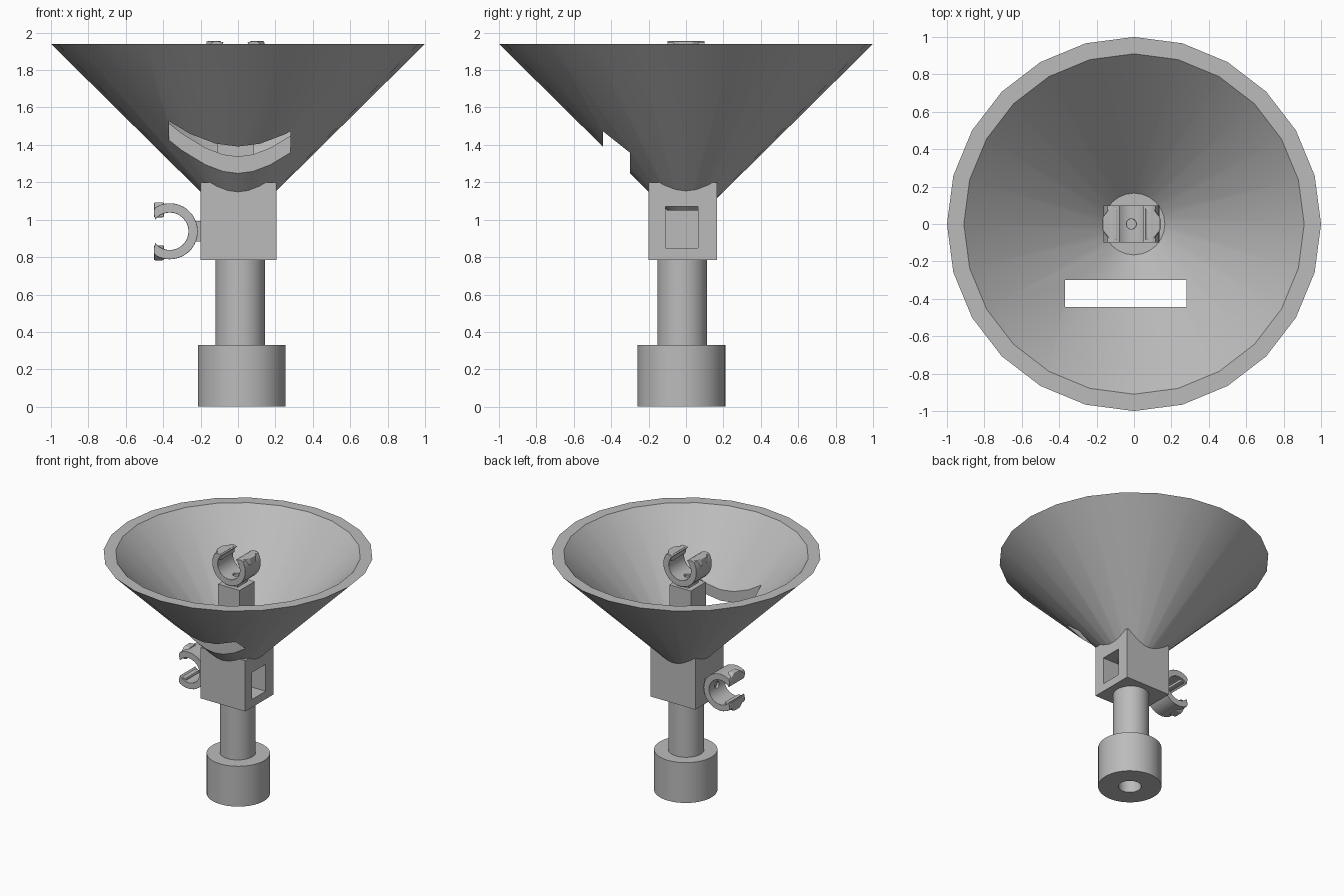
import bpy, bmesh, math
from mathutils import Matrix, Vector

cube = bpy.data.objects.get("Cube")
if cube:
    bpy.data.objects.remove(cube, do_unlink=True)

grey = bpy.data.materials.new("light_grey")
grey.use_nodes = True
colour = (0.5, 0.5, 0.5, 1)
grey.diffuse_color = colour
grey.node_tree.nodes["Principled BSDF"].inputs["Base Color"].default_value = colour


def finish(name, bm):
    """Turn a bmesh into a named, coloured object."""
    bmesh.ops.recalc_face_normals(bm, faces=bm.faces)
    mesh = bpy.data.meshes.new(name)
    bm.to_mesh(mesh)
    bm.free()
    mesh.materials.append(grey)
    obj = bpy.data.objects.new(name, mesh)
    bpy.context.collection.objects.link(obj)
    return obj


def activate(obj):
    bpy.ops.object.select_all(action='DESELECT')
    obj.select_set(True)
    bpy.context.view_layer.objects.active = obj


def smooth(obj, angle=30):
    activate(obj)
    bpy.ops.object.shade_smooth_by_angle(angle=math.radians(angle))


def box(name, low, high):
    low, high = Vector(low), Vector(high)
    bm = bmesh.new()
    bmesh.ops.create_cube(bm, size=1)
    bmesh.ops.scale(bm, vec=high - low, verts=bm.verts)
    bmesh.ops.translate(bm, vec=(low + high) / 2, verts=bm.verts)
    return finish(name, bm)


def cylinder(name, centre, radius, bottom, top, sides=48):
    bm = bmesh.new()
    bmesh.ops.create_cone(bm, cap_ends=True, segments=sides, radius1=radius,
                          radius2=radius, depth=top - bottom)
    bmesh.ops.translate(bm, vec=(*centre, (bottom + top) / 2), verts=bm.verts)
    return finish(name, bm)


def prism(name, points, depth):
    """Extrude an outline from z = 0 up to depth."""
    bm = bmesh.new()
    face = bm.faces.new([bm.verts.new((x, y, 0)) for x, y in points])
    new = bmesh.ops.extrude_face_region(bm, geom=[face])["geom"]
    bmesh.ops.translate(bm, vec=(0, 0, depth),
                        verts=[v for v in new if isinstance(v, bmesh.types.BMVert)])
    return finish(name, bm)


def lathe(name, profile, sides):
    """Spin a (radius, height) profile and cap both ends."""
    bm = bmesh.new()
    rings = [[bm.verts.new((r * math.cos(a), r * math.sin(a), z))
              for a in (2 * math.pi * i / sides for i in range(sides))]
             for r, z in profile]
    for a, b in zip(rings, rings[1:]):
        for i in range(sides):
            j = (i + 1) % sides
            bm.faces.new((a[i], a[j], b[j], b[i]))
    bm.faces.new(rings[0])
    bm.faces.new(rings[-1])
    return finish(name, bm)


def cut(obj, cutter):
    mod = obj.modifiers.new("cut", 'BOOLEAN')
    mod.operation = 'DIFFERENCE'
    mod.solver = 'EXACT'
    mod.object = cutter
    activate(obj)
    bpy.ops.object.modifier_apply(modifier=mod.name)
    bpy.data.objects.remove(cutter, do_unlink=True)


# Base with a socket underneath, and the column on it
base = cylinder("base", (0.02, -0.025), 0.235, 0, 0.33)
cut(base, cylinder("socket_cutter", (0.02, -0.025), 0.085, -0.1, 0.25))
smooth(base)
smooth(cylinder("column", (0.012, -0.02), 0.133, 0.32, 0.8))

# Square body with a pocket in its left side
body = box("body", (-0.2, -0.2, 0.785), (0.205, 0.165, 1.2))
cut(body, box("pocket_cutter", (-0.05, -0.11, 0.85), (0.3, 0.065, 1.07)))

# Funnel dish with a slot through its front wall
dish = lathe("dish", [(0.1, 1.05), (1, 1.94), (0.91, 1.94), (0.165, 1.205)], 24)
cut(dish, box("slot_cutter", (-0.37, -0.445, 1.1), (0.28, -0.3, 1.8)))
smooth(dish)

# Post inside the dish
box("post", (-0.11, -0.1, 1.19), (0.085, 0.095, 1.705))


# Open clips: a C-shaped jaw, a neck and two tip lugs
def clip(name, place):
    centre, start, steps = 0.165, math.radians(51), 28
    sweep = math.pi + 2 * start
    outline = []
    for radius, order in ((0.15, range(steps + 1)), (0.1, range(steps, -1, -1))):
        for i in order:
            a = start - sweep * i / steps
            outline.append((radius * math.cos(a),
                            min(0.25, centre + radius * math.sin(a))))
    jaw = prism(name + "_jaw", outline, 0.2)
    jaw.data.transform(Matrix.Translation((0, 0.1, 0)) @ Matrix.Rotation(math.pi / 2, 4, 'X'))
    cut(jaw, cylinder("pin_cutter", (0, 0), 0.027, 0.04, 0.12, 20))
    bevel = jaw.modifiers.new("bevel", 'BEVEL')
    bevel.width, bevel.segments = 0.012, 2
    bevel.limit_method, bevel.angle_limit = 'ANGLE', math.radians(50)
    smooth(jaw, 35)

    neck = box(name + "_neck", (-0.055, -0.065, -0.01), (0.055, 0.065, 0.05))
    parts = [jaw, neck]
    half = [(0.075, 0.09), (0.115, 0.085), (0.155, 0.035)]
    for label, side in (("a", 1), ("b", -1)):
        points = [(side * x, y) for x, y in half]
        points += [(x, -y) for x, y in reversed(points)]
        lug = prism(name + "_lug_" + label, points, 0.055)
        lug.data.transform(Matrix.Translation((0, 0, 0.195)))
        soften = lug.modifiers.new("bevel", 'BEVEL')
        soften.width, soften.segments = 0.008, 2
        parts.append(lug)
    for part in parts:
        part.matrix_world = place


clip("top_clip", Matrix.Translation((-0.014, 0, 1.705)))
clip("side_clip", Matrix.Translation((-0.2, -0.02, 0.938))
     @ Matrix.Rotation(-math.pi / 2, 4, 'Y'))
